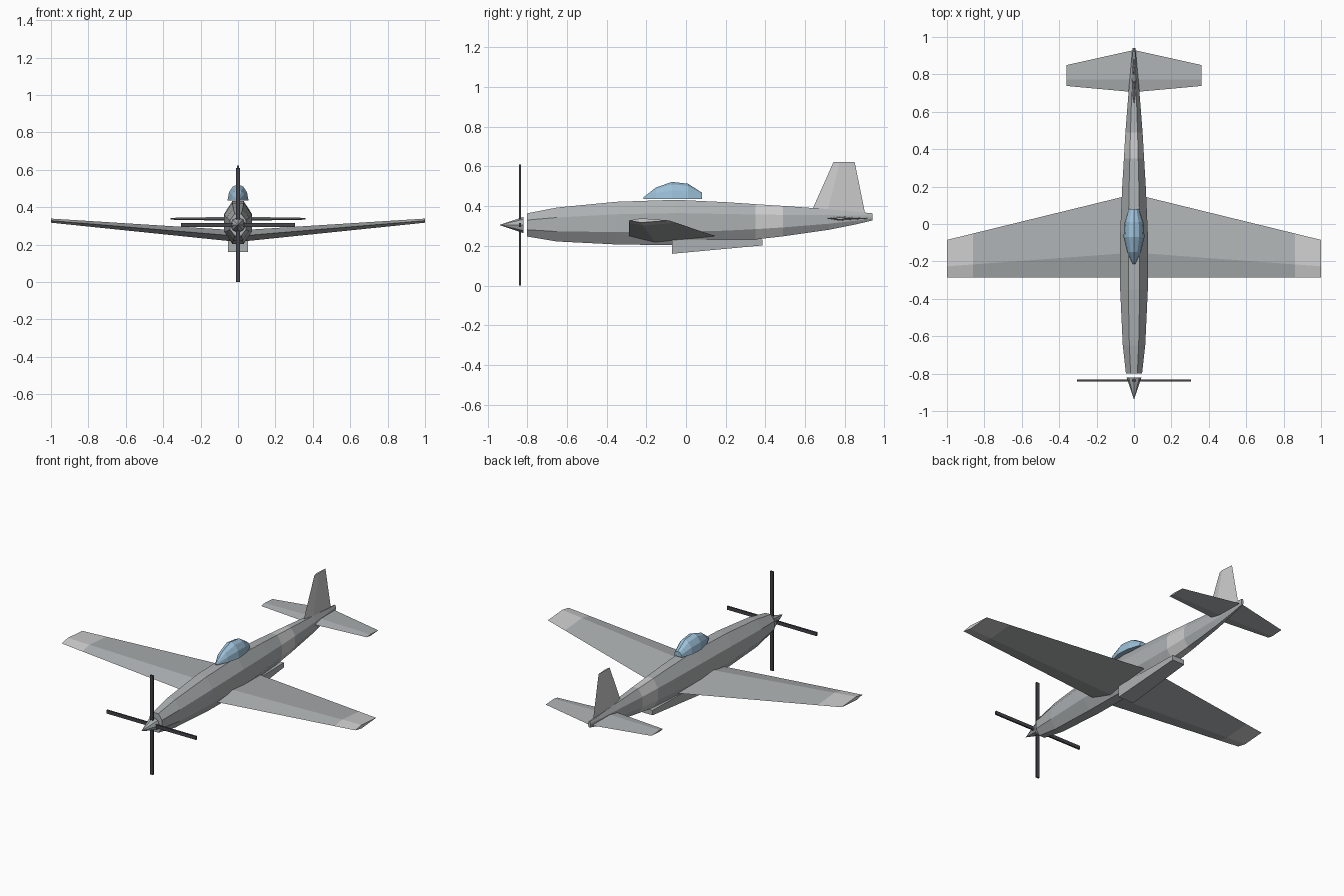
import bpy, bmesh
from math import sin, cos, pi, radians
from mathutils import Matrix

if "Cube" in bpy.data.objects:
    bpy.data.objects.remove(bpy.data.objects["Cube"])


def material(name, rgb):
    m = bpy.data.materials.new(name)
    m.diffuse_color = (*rgb, 1)
    m.use_nodes = True
    m.node_tree.nodes["Principled BSDF"].inputs["Base Color"].default_value = m.diffuse_color
    return m


GREY = material("grey_metal", (0.42, 0.44, 0.45))
LIGHT = material("light_grey", (0.70, 0.70, 0.70))
BLUE = material("glass_blue", (0.33, 0.52, 0.68))
DARK = material("dark_blade", (0.06, 0.06, 0.07))


def finish(name, bm, mats):
    bmesh.ops.recalc_face_normals(bm, faces=bm.faces)
    me = bpy.data.meshes.new(name)
    bm.to_mesh(me)
    bm.free()
    for m in mats:
        me.materials.append(m)
    ob = bpy.data.objects.new(name, me)
    bpy.context.collection.objects.link(ob)
    return ob


def loft(name, rings, mats, marked=()):
    """Skin closed rings, cap both ends; marked spans use the second material."""
    bm = bmesh.new()
    rows = [[bm.verts.new(p) for p in r] for r in rings]
    n = len(rows[0])
    for s, (a, b) in enumerate(zip(rows, rows[1:])):
        for i in range(n):
            j = (i + 1) % n
            f = bm.faces.new((a[i], a[j], b[j], b[i]))
            f.material_index = int(s in marked)
    for s, row in ((0, rows[0]), (len(rows) - 2, rows[-1])):
        bm.faces.new(row).material_index = int(s in marked)
    return finish(name, bm, mats)


def foil(lead, trail, thick):
    """Diamond aerofoil: (chord position, offset), thickest at 30 percent."""
    mid = lead + 0.3 * (trail - lead)
    return [(lead, 0), (mid, thick), (trail, 0), (mid, -thick)]


# Fuselage: octagonal sections (y, half width, bottom, top) with a light band
stations = [(-.80, .043, .247, .364), (-.65, .060, .222, .393),
            (-.35, .074, .207, .422), (-.05, .074, .203, .432),
            (.20, .063, .217, .420), (.35, .054, .232, .410),
            (.49, .046, .248, .401), (.72, .028, .281, .385),
            (.86, .015, .309, .371), (.94, .008, .328, .364)]
k = 1 / cos(pi / 8)
rings = []
for y, w, lo, hi in stations:
    c, h = (lo + hi) / 2, (hi - lo) / 2
    rings.append([(w * k * cos(a), y, c + h * k * sin(a))
                  for a in (pi / 8 + i * pi / 4 for i in range(8))])
loft("fuselage", rings, [GREY, LIGHT], marked=(5,))

# Main wing: straight leading edge, swept trailing edge, dihedral, light tips
rings = []
for x in (-1, -.86, 0, .86, 1):
    t = abs(x)
    z = .245 + .083 * t
    rings.append([(x, y, z + d) for y, d in foil(-.287, .16 - .245 * t, .031 - .020 * t)])
loft("wing", rings, [GREY, LIGHT], marked=(0, 3))

# Tailplane
rings = []
for x in (-.36, 0, .36):
    t = abs(x) / .36
    rings.append([(x, y, .338 + d)
                  for y, d in foil(.705 + .033 * t, .93 - .08 * t, .011 - .006 * t)])
loft("tailplane", rings, [GREY])

# Fin
rings = [[(d, y, z) for y, d in foil(a, b, t)]
         for z, a, b, t in ((.35, .622, .905, .013), (.622, .743, .85, .006))]
loft("fin", rings, [LIGHT])

# Canopy: half-ellipse sections (y, half width, height)
base = .436
rings = [[(w * cos(i * pi / 6), y, base + h * sin(i * pi / 6)) for i in range(7)]
         for y, w, h in ((-.215, .006, .008), (-.15, .037, .059), (-.07, .056, .086),
                         (.01, .050, .077), (.08, .027, .032))]
loft("canopy", rings, [BLUE])

# Belly scoop: tapered box
rings = [[(-w, y, lo), (w, y, lo), (w, y, .232), (-w, y, .232)]
         for y, w, lo in ((-.07, .053, .160), (.385, .042, .202))]
loft("belly_scoop", rings, [GREY])

# Spinner: eight-sided cone pointing forward
hub = .305
bm = bmesh.new()
bmesh.ops.create_cone(bm, cap_ends=True, segments=8, radius1=.040, radius2=0, depth=.12,
                      matrix=Matrix.Translation((0, -.88, hub)) @ Matrix.Rotation(radians(90), 4, 'X'))
finish("spinner", bm, [GREY])

# Propeller: four box blades around the hub
for i in range(4):
    bm = bmesh.new()
    bmesh.ops.create_cube(bm, size=1, matrix=Matrix.Translation((0, -.837, hub))
                          @ Matrix.Rotation(i * pi / 2, 4, 'Y')
                          @ Matrix.Translation((0, 0, .1575))
                          @ Matrix.Diagonal((.021, .010, .295, 1)))
    finish(f"propeller_blade_{i + 1}", bm, [DARK])
